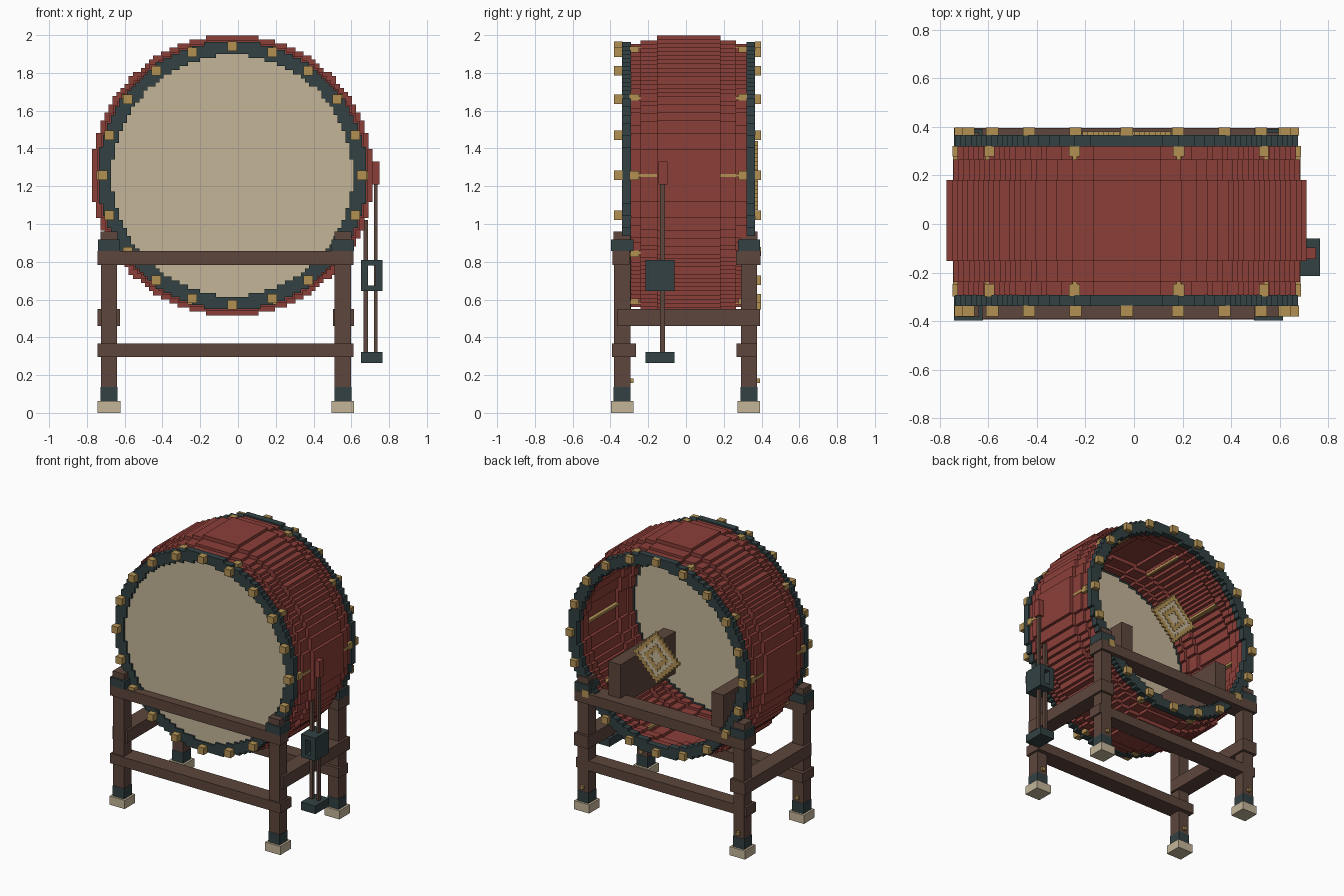
import bpy, bmesh, math

if "Cube" in bpy.data.objects:
    bpy.data.objects.remove(bpy.data.objects["Cube"])

def mat(name, r, g, b):
    m = bpy.data.materials.new(name)
    lin = lambda v: (v / 255 / 12.92) if v < 10 else ((v / 255 + 0.055) / 1.055) ** 2.4
    m.diffuse_color = (lin(r), lin(g), lin(b), 1)
    m.use_nodes = True
    m.node_tree.nodes["Principled BSDF"].inputs["Base Color"].default_value = m.diffuse_color
    return m

RED = mat("lacquer_red", 139, 63, 57)
DARK = mat("dark_iron", 50, 65, 66)
GOLD = mat("brass", 178, 145, 84)
HIDE = mat("pale_hide", 195, 181, 153)
WOOD = mat("brown_wood", 93, 70, 60)
CX, CZ = -0.03, 1.257           # drum axis

def finish(name, bm, material):
    bmesh.ops.recalc_face_normals(bm, faces=bm.faces)
    me = bpy.data.meshes.new(name)
    bm.to_mesh(me)
    bm.free()
    me.materials.append(material)
    ob = bpy.data.objects.new(name, me)
    bpy.context.collection.objects.link(ob)
    return ob

def add_box(bm, x0, x1, y0, y1, z0, z1):
    vs = bmesh.ops.create_cube(bm, size=1)["verts"]
    for v in vs:
        v.co = ((x0 + x1) / 2 + v.co.x * (x1 - x0),
                (y0 + y1) / 2 + v.co.y * (y1 - y0),
                (z0 + z1) / 2 + v.co.z * (z1 - z0))

def boxes(name, material, *dims):
    bm = bmesh.new()
    for d in dims:
        add_box(bm, *d)
    return finish(name, bm, material)

def stepped(name, material, half, cell, y0, y1, inside):
    """Plate made of square cells around the drum axis, stepped edges."""
    n = round(2 * half / cell)
    c = 2 * half / n
    cells = {(i, j) for i in range(n) for j in range(n)
             if inside((i + .5) * c - half, (j + .5) * c - half)}
    bm = bmesh.new()
    cache = {}
    def v(i, j, y):
        if (i, j, y) not in cache:
            cache[i, j, y] = bm.verts.new((CX - half + i * c, y, CZ - half + j * c))
        return cache[i, j, y]
    for i, j in cells:
        q = [(i, j), (i + 1, j), (i + 1, j + 1), (i, j + 1)]
        bm.faces.new([v(*p, y0) for p in q])
        bm.faces.new([v(*p, y1) for p in reversed(q)])
        for k, (di, dj) in enumerate([(0, -1), (1, 0), (0, 1), (-1, 0)]):
            if (i + di, j + dj) not in cells:
                a, b = q[k], q[(k + 1) % 4]
                bm.faces.new([v(*b, y0), v(*a, y0), v(*a, y1), v(*b, y1)])
    return finish(name, bm, material)

def ring(name, material, r_out, r_in, y0, y1):
    return stepped(name, material, r_out, 0.0215, y0, y1,
                   lambda x, z: r_in <= math.hypot(x, z) <= r_out + 0.004)

# Drum shell: stepped barrel, open at the back
ring("shell_middle", RED, 0.742, 0.698, -0.153, 0.182)
for nm, a, b in (("front", -0.24, -0.153), ("back", 0.182, 0.265)):
    ring("shell_shoulder_" + nm, RED, 0.715, 0.67, a, b)
for nm, a, b in (("front", -0.292, -0.24), ("back", 0.265, 0.32)):
    ring("shell_end_" + nm, RED, 0.697, 0.65, a, b)

# Rims and front skin
ring("rim_front", DARK, 0.707, 0.637, -0.338, -0.292)
ring("rim_back", DARK, 0.707, 0.637, 0.32, 0.366)
ring("front_skin", HIDE, 0.645, 0.0, -0.325, -0.295)

# Brass studs on both rims
for nm, a, b in (("front", -0.382, -0.336), ("back", 0.364, 0.397)):
    dims = []
    for k in range(20):
        t = math.radians(18 * k)
        x, z = CX + 0.685 * math.cos(t), CZ + 0.685 * math.sin(t)
        dims.append((x - .025, x + .025, a, b, z - .025, z + .025))
    boxes("studs_" + nm, GOLD, *dims)

# Brass rods along the shell, with blocks at their ends
dims = []
for k in range(10):
    t = math.radians(36 * k)
    x, z = CX + 0.695 * math.cos(t), CZ + 0.695 * math.sin(t)
    rx, rz = (.009, .022) if abs(math.sin(t)) > .7 else (.022, .009)
    dims.append((x - rx, x + rx, -0.29, 0.318, z - rz, z + rz))
    for a, b in ((-0.298, -0.248), (0.278, 0.322)):
        dims.append((x - .023, x + .023, a, b, z - .023, z + .023))
boxes("shell_rods", GOLD, *dims)

# Diamond emblem in the open back
def diamond(bands):
    return lambda x, z: round((abs(x) + abs(z)) / 0.0215) in bands
stepped("diamond_brass", GOLD, 0.183, 0.0215, 0.366, 0.382, diamond((8, 7, 4, 3)))
stepped("diamond_inlay", HIDE, 0.183, 0.0215, 0.366, 0.379, diamond((6, 5, 2, 1, 0)))

# Cradle blocks inside the drum
boxes("cradle_blocks", WOOD, (0.29, 0.385, -0.3, 0.33, 0.80, 1.10),
      (-0.53, -0.435, -0.3, 0.33, 0.80, 1.10))

# Four legs with feet, sleeves, caps and pins
for sx, px in (("left", -0.683), ("right", 0.555)):
    for sy, py in (("front", -0.338), ("back", 0.333)):
        nm = "_" + sy + "_" + sx
        def block(name, m, h, z0, z1):
            boxes(name + nm, m, (px - h, px + h, py - h, py + h, z0, z1))
        block("foot", HIDE, 0.06, 0.0, 0.062)
        block("sleeve", DARK, 0.045, 0.062, 0.137)
        block("leg", WOOD, 0.043, 0.137, 0.86)
        block("cap", DARK, 0.059, 0.857, 0.917)
        block("cap_top", WOOD, 0.045, 0.917, 0.96)
        boxes("pin" + nm, GOLD, (px - .012, px + .012, py + .043, py + .06, .158, .182))

# Long rails front and back
boxes("top_rail_front", WOOD, (-0.743, 0.612, -0.39, -0.30, 0.783, 0.858))
boxes("top_rail_back", WOOD, (-0.743, 0.612, 0.265, 0.395, 0.783, 0.858))
boxes("low_rail_front", WOOD, (-0.743, 0.612, -0.393, -0.265, 0.297, 0.367))
boxes("low_rail_back", WOOD, (-0.743, 0.612, 0.268, 0.375, 0.297, 0.367))

# Side rails
boxes("side_rail_left", WOOD, (-0.743, -0.625, -0.365, 0.393, 0.46, 0.55))
boxes("side_rail_right", WOOD, (0.503, 0.615, -0.365, 0.393, 0.46, 0.55))

# Beater holder: square tube, base plate, two sticks and a head
boxes("holder_tube", DARK,
      (0.65, 0.688, -0.215, -0.06, 0.645, 0.81), (0.727, 0.766, -0.215, -0.06, 0.645, 0.81),
      (0.688, 0.727, -0.215, -0.06, 0.645, 0.675), (0.688, 0.727, -0.215, -0.06, 0.78, 0.81))
boxes("holder_base", DARK, (0.65, 0.766, -0.215, -0.06, 0.265, 0.322))
boxes("beater_sticks", WOOD, (0.664, 0.687, -0.137, -0.11, 0.32, 1.02),
      (0.721, 0.738, -0.137, -0.11, 0.32, 1.22))
boxes("beater_head", RED, (0.695, 0.75, -0.145, -0.097, 1.21, 1.33))
